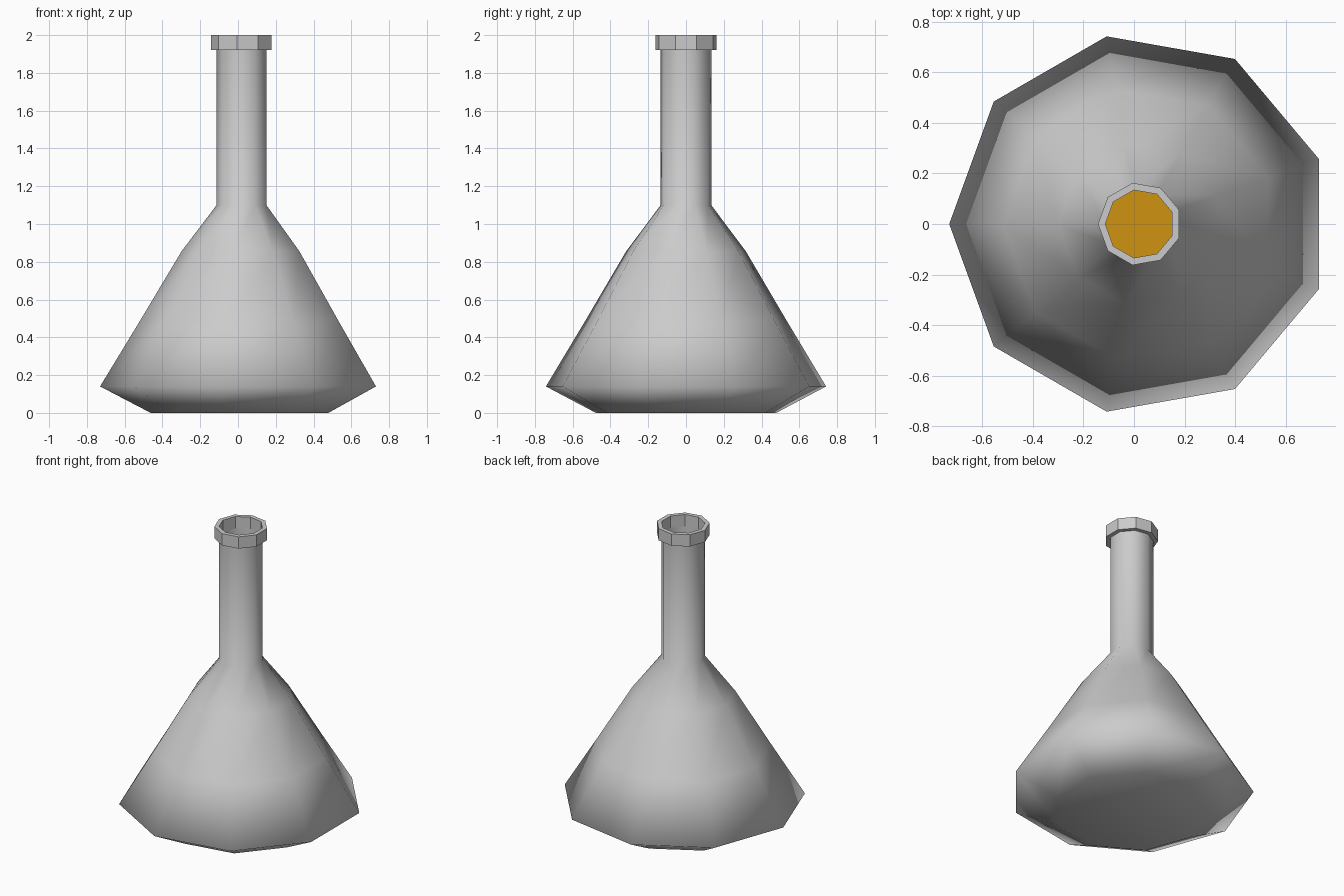
import bpy, bmesh, math

if "Cube" in bpy.data.objects:
    bpy.data.objects.remove(bpy.data.objects["Cube"])

SIDES = 9
CENTRE_X = 0.0227


def lathe(name, profile, smooth, cap_bottom=False, cap_top=False, loop=False):
    """Spin (radius, z) points into a nine-sided part."""
    bm = bmesh.new()
    rings = []
    for r, z in profile:
        ring = []
        for i in range(SIDES):
            a = math.pi + i * math.tau / SIDES
            ring.append(bm.verts.new((CENTRE_X + r * math.cos(a), r * math.sin(a), z)))
        rings.append(ring)
    pairs = list(zip(rings, rings[1:]))
    if loop:
        pairs.append((rings[-1], rings[0]))
    for low, high in pairs:
        for i in range(SIDES):
            j = (i + 1) % SIDES
            bm.faces.new((low[i], low[j], high[j], high[i]))
    if cap_bottom:
        bm.faces.new(rings[0][::-1])
    if cap_top:
        bm.faces.new(rings[-1])
    for f in bm.faces:
        f.smooth = smooth
    mesh = bpy.data.meshes.new(name)
    bm.to_mesh(mesh)
    bm.free()
    obj = bpy.data.objects.new(name, mesh)
    bpy.context.collection.objects.link(obj)
    return obj


# Flask body and neck: one thin smooth shell, open at the top
lathe("flask_body", [(0.485, 0), (0.753, 0.14), (0.54, 0.49), (0.322, 0.855),
                     (0.136, 1.10), (0.136, 1.92)], True, cap_bottom=True)

# Raised lip around the mouth
lathe("flask_lip", [(0.136, 1.92), (0.165, 1.92), (0.165, 2.0), (0.136, 2.0)],
      False, loop=True)

# Liquid resting inside the flask
liquid = lathe("liquid", [(0.47, 0.02), (0.73, 0.145), (0.525, 0.48)],
               False, cap_bottom=True, cap_top=True)
amber = bpy.data.materials.new("amber_liquid")
amber.diffuse_color = (0.62, 0.29, 0.005, 1)
amber.use_nodes = True
amber.node_tree.nodes["Principled BSDF"].inputs["Base Color"].default_value = amber.diffuse_color
liquid.data.materials.append(amber)
